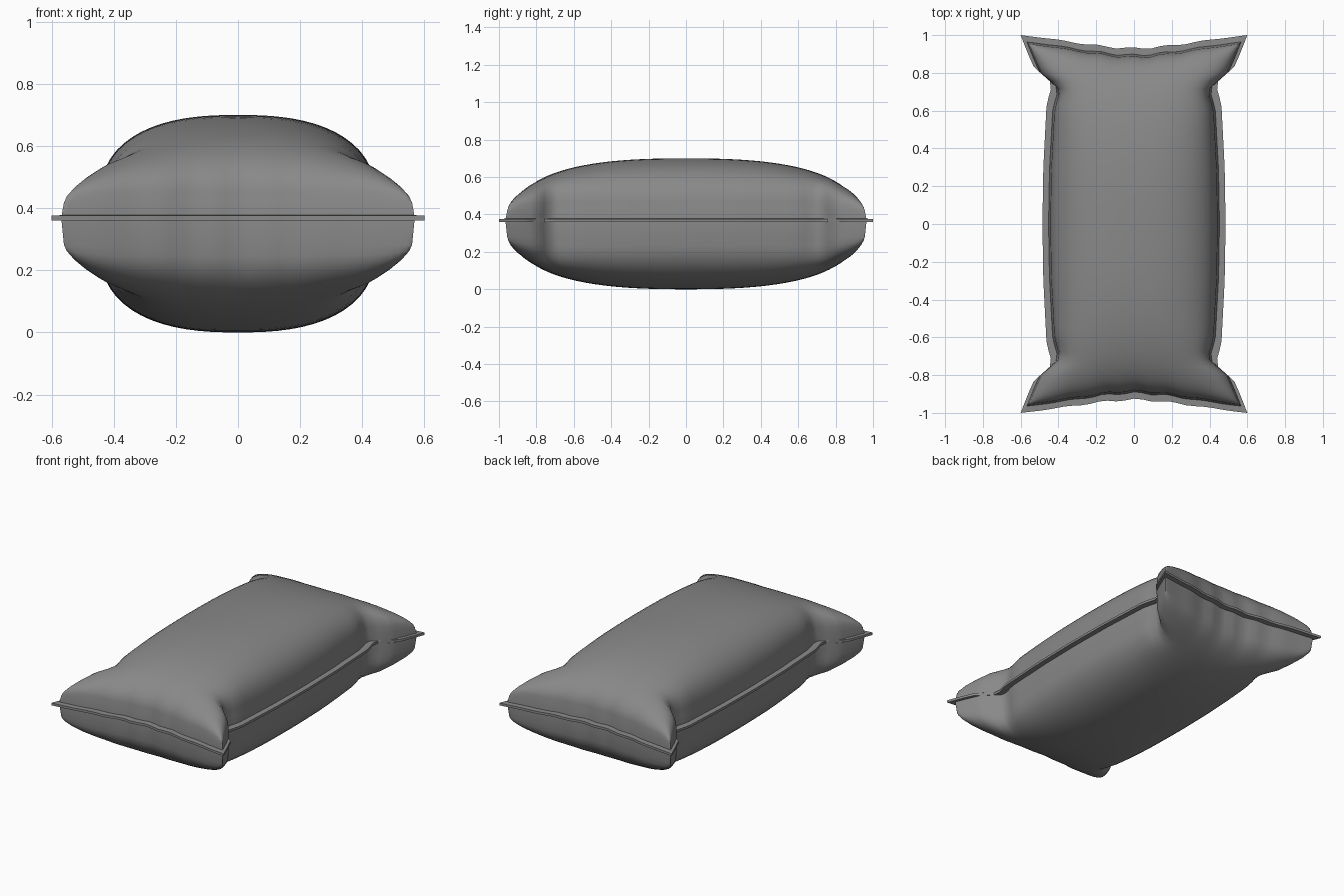
import bpy, bmesh, math

if "Cube" in bpy.data.objects:
    bpy.data.objects.remove(bpy.data.objects["Cube"])

SIDE = [(0, .485), (.3, .48), (.63, .463), (.70, .445), (.74, .43),
        (.785, .475), (.83, .53), (.91, .565), (1.0, .60)]   # y -> half width
NU, NV = 32, 48
SEAM = .369

grey = bpy.data.materials.new("dark_fabric")
grey.diffuse_color = (.25, .25, .25, 1)
grey.use_nodes = True
grey.node_tree.nodes["Principled BSDF"].inputs["Base Color"].default_value = grey.diffuse_color


def half_width(y):
    y = min(abs(y), 1)
    for (a, wa), (b, wb) in zip(SIDE, SIDE[1:]):
        if y <= b:
            return wa + (wb - wa) * (y - a) / (b - a)
    return SIDE[-1][1]


def plan(u, v, inset):
    """Pillow outline: flared corners, pinched sides, gently wrinkled ends."""
    end = .93 + .07 * abs(u) ** 1.7
    end += .006 * math.sin(17 * u + 2 * v) * (1 - u * u) * abs(v) ** 8
    y_outer = v * (.93 + (end - .93) * abs(v) ** 5)
    y = y_outer - v * inset * 1.1
    w = .48 + (half_width(y_outer) - .48) * abs(u) ** 3
    return u * (w - inset), y


def height(u, v):
    bulge = lambda t: max(0, 1 - abs(t) ** 2.5) ** .4
    f, g = bulge(u), bulge(v)
    return .07 + .28 * f * g * (1 + 1.2 * (1 - f) * (1 - g))   # fuller corners


def spaced(n):
    return [math.sin(math.pi / 2 * (2 * i / n - 1)) for i in range(n + 1)]


US, VS = spaced(NU), spaced(NV)
BORDER = ([(i, 0) for i in range(NU)] + [(NU, j) for j in range(NV)] +
          [(i, NV) for i in range(NU, 0, -1)] + [(0, j) for j in range(NV, 0, -1)])


def bridge(bm, a, b):
    for k in range(len(a)):
        n = (k + 1) % len(a)
        bm.faces.new((a[k], a[n], b[n], b[k]))


def border_loop(bm, inset, z):
    return [bm.verts.new((*plan(US[i], VS[j], inset), z)) for i, j in BORDER]


def finish(bm, name, angle):
    bmesh.ops.recalc_face_normals(bm, faces=bm.faces)
    me = bpy.data.meshes.new(name)
    bm.to_mesh(me)
    bm.free()
    me.materials.append(grey)
    ob = bpy.data.objects.new(name, me)
    bpy.context.collection.objects.link(ob)
    bpy.ops.object.select_all(action='DESELECT')
    ob.select_set(True)
    bpy.context.view_layer.objects.active = ob
    bpy.ops.object.shade_smooth_by_angle(angle=math.radians(angle))


# Stuffed body: upper and lower bulging panels meeting at the seam
bm = bmesh.new()
seam = border_loop(bm, .031, SEAM)
for s in (1, -1):
    g = [[bm.verts.new((*plan(u, v, .04), .35 + s * height(u, v))) for v in VS] for u in US]
    for i in range(NU):
        for j in range(NV):
            bm.faces.new((g[i][j], g[i + 1][j], g[i + 1][j + 1], g[i][j + 1]))
    bridge(bm, [g[i][j] for i, j in BORDER], seam)
finish(bm, "pillow_body", 90)

# Flat piping flange around the seam
bm = bmesh.new()
loops = [border_loop(bm, ins, z) for ins, z in
         ((.045, .36), (.0, .361), (.0, .376), (.045, .378))]
for k in range(4):
    bridge(bm, loops[k], loops[(k + 1) % 4])
finish(bm, "seam_flange", 40)
